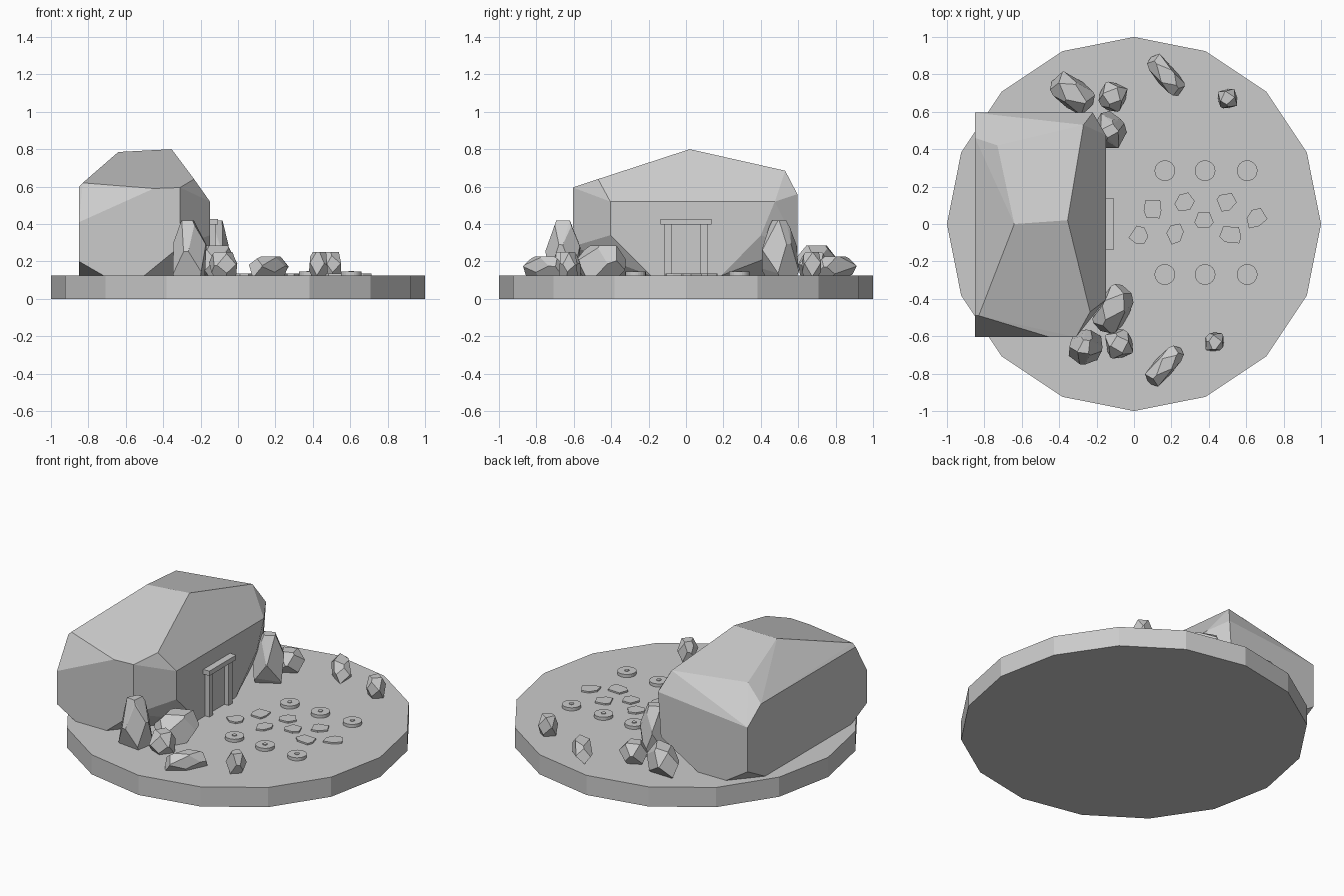
import bpy, bmesh, math, random
from mathutils import Vector, Matrix

if "Cube" in bpy.data.objects:
    bpy.data.objects.remove(bpy.data.objects["Cube"])

TOP = 0.125  # ground level of the base disc


def finish(bm, name):
    mesh = bpy.data.meshes.new(name)
    bmesh.ops.recalc_face_normals(bm, faces=bm.faces)
    bm.to_mesh(mesh)
    bm.free()
    ob = bpy.data.objects.new(name, mesh)
    bpy.context.collection.objects.link(ob)
    return ob


def hull(name, points, angle=2):
    bm = bmesh.new()
    for p in points:
        bm.verts.new(p)
    bmesh.ops.convex_hull(bm, input=bm.verts[:])
    loose = [v for v in bm.verts if not v.link_faces]
    bmesh.ops.delete(bm, geom=loose, context='VERTS')
    bmesh.ops.dissolve_limit(bm, angle_limit=math.radians(angle),
                             verts=bm.verts[:], edges=bm.edges[:])
    return finish(bm, name)


def rock(name, x, y, size, rot, seed, taper=0.75):
    # a block with its corners sliced off, fitted to size and stood on the base
    rng = random.Random(seed)
    bm = bmesh.new()
    bmesh.ops.create_cube(bm, size=2)
    for sx in (-1, 1):
        for sy in (-1, 1):
            for sz in (-1, 1):
                n = Vector((sx * rng.uniform(.5, 1.2), sy * rng.uniform(.5, 1.2),
                            sz * rng.uniform(.5, 1.0))).normalized()
                bmesh.ops.bisect_plane(bm, geom=bm.verts[:] + bm.edges[:] + bm.faces[:],
                                       plane_co=n * rng.uniform(.98, 1.15), plane_no=n,
                                       clear_outer=True)
                # close the cut so later slices act on a solid
                pts = [v.co.copy() for v in bm.verts]
                bm.clear()
                for p in pts:
                    bm.verts.new(p)
                bmesh.ops.convex_hull(bm, input=bm.verts[:])
    pts = [v.co.copy() for v in bm.verts]
    bm.free()
    for p in pts:
        k = 1 + (taper - 1) * (p.z + 1) / 2
        p.x *= k
        p.y *= k
    lo = [min(p[i] for p in pts) for i in range(3)]
    hi = [max(p[i] for p in pts) for i in range(3)]
    turn = Matrix.Rotation(math.radians(rot), 3, 'Z')
    out = []
    for p in pts:
        q = Vector([((p[i] - lo[i]) / (hi[i] - lo[i]) - .5) * size[i] for i in range(3)])
        q = turn @ q
        out.append(q + Vector((x, y, TOP + size[2] / 2)))
    return hull(name, out, 6)


def box(name, lo, hi):
    bm = bmesh.new()
    bmesh.ops.create_cube(bm, size=1)
    for v in bm.verts:
        v.co = [lo[i] + (v.co[i] + .5) * (hi[i] - lo[i]) for i in range(3)]
    return finish(bm, name)


def cyl(name, x, y, z0, z1, r, n):
    bm = bmesh.new()
    bmesh.ops.create_cone(bm, cap_ends=True, segments=n, radius1=r, radius2=r, depth=z1 - z0)
    bmesh.ops.translate(bm, verts=bm.verts, vec=(x, y, (z0 + z1) / 2))
    return finish(bm, name)


# Base disc
cyl("base", 0, 0, 0, TOP, 1, 16)

# Large boulder
hull("boulder", [
    (-.64, 0, .785), (-.355, .02, .8),                                  # ridge
    (-.235, -.47, .64), (-.27, .53, .685), (-.73, .42, .69), (-.83, -.49, .62),
    (-.15, -.405, .52), (-.15, .475, .52), (-.15, -.405, .34), (-.15, .4, .34),
    (-.31, -.605, .595), (-.31, -.605, .28), (-.45, -.605, .59),        # front side
    (-.85, -.605, .41), (-.85, -.605, .2), (-.85, -.49, .6),
    (-.22, .595, .56), (-.24, .595, .28), (-.85, .595, .5), (-.85, .595, .22),
    (-.85, .46, .6),
    (-.72, -.605, TOP), (-.5, -.605, TOP), (-.15, -.19, TOP), (-.15, .19, TOP),
    (-.5, .595, TOP), (-.7, .595, TOP), (-.85, .42, TOP), (-.85, -.45, TOP)])

# Doorway
for side, s in (("left", -1), ("right", 1)):
    y = sorted((s * .078, s * .115))
    box("door_post_" + side, (-.16, y[0], TOP), (-.12, y[1], .4))
box("door_lintel", (-.16, -.135, .398), (-.107, .135, .428))

# Rocks around the boulder and rim
for i, (x, y, size, rot, taper) in enumerate([
        (-.26, -.655, (.2, .19, .295), 35, .5),
        (-.11, -.455, (.17, .27, .16), -30, .7),
        (-.08, -.64, (.14, .15, .125), 15, .75),
        (.165, -.755, (.25, .11, .1), 48, .75),
        (.43, -.63, (.1, .1, .125), 0, .8),
        (.5, .67, (.1, .1, .125), 10, .8),
        (.17, .795, (.25, .11, .1), -50, .75),
        (-.33, .70, (.25, .16, .16), -35, .7),
        (-.115, .68, (.14, .15, .125), -20, .75),
        (-.13, .5, (.18, .2, .295), -15, .5)]):
    rock("rock_%d" % i, x, y, size, rot, 11 + i, taper)

# Round stone discs with a small centre stud
for x in (.165, .38, .605):
    for y in (-.27, .285):
        cyl("stone_disc", x, y, TOP - .005, TOP + .02, .055, 24)
        cyl("disc_stud", x, y, TOP + .015, TOP + .024, .014, 12)

# Irregular paving slabs
rng = random.Random(4)
for x, y in [(.03, -.06), (.1, .08), (.22, -.05), (.27, .11), (.37, .02),
             (.49, .12), (.52, -.06), (.65, .03)]:
    pts = []
    for k in range(6):
        a = (k + rng.uniform(-.25, .25)) * math.tau / 6
        r = rng.uniform(.045, .065)
        px, py = x + r * math.cos(a), y + r * math.sin(a)
        pts += [(px, py, TOP - .003), (px, py, TOP + .01)]
    hull("paving_slab", pts)
